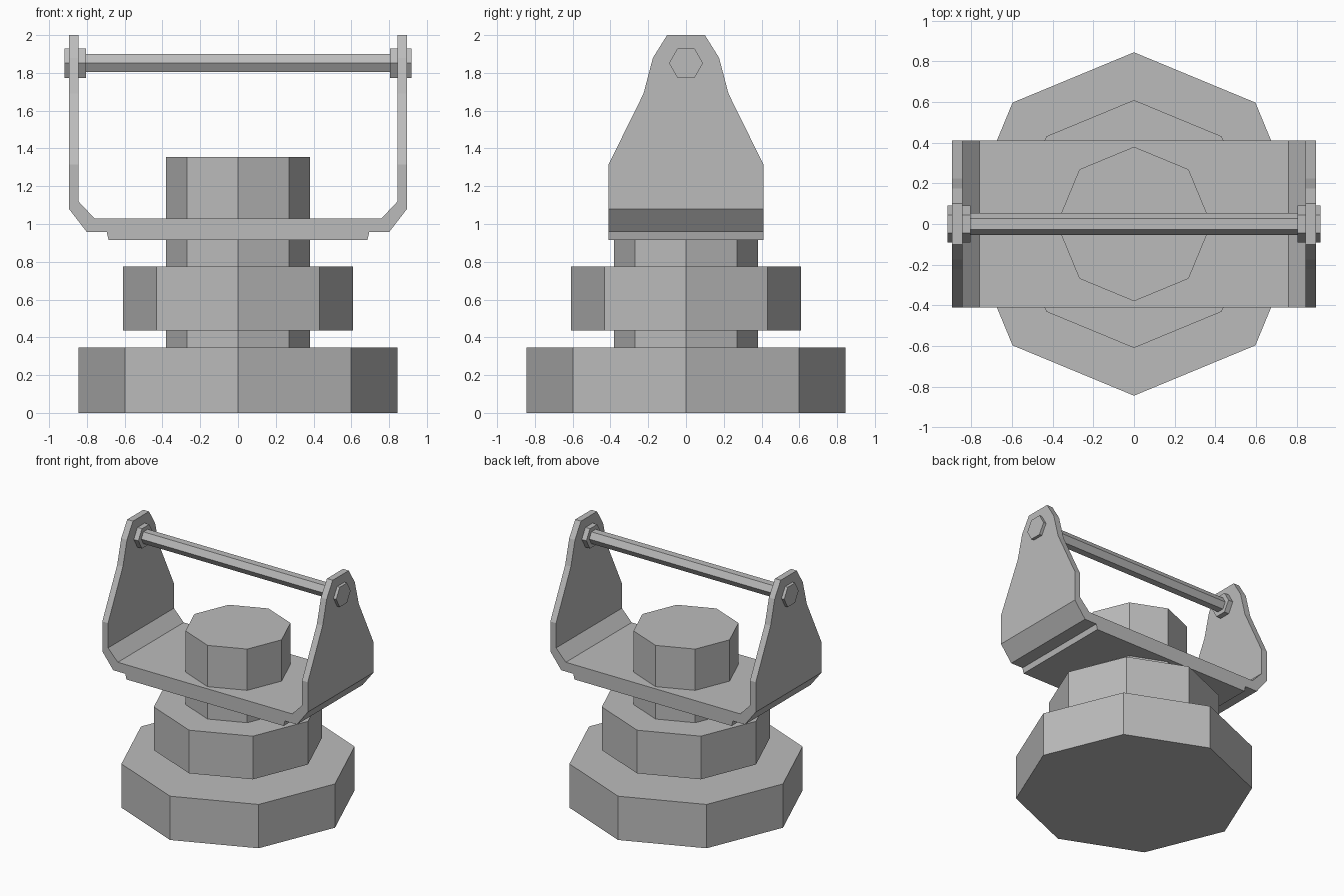
import bpy, bmesh, math
from mathutils import Matrix

cube = bpy.data.objects.get("Cube")
if cube:
    bpy.data.objects.remove(cube, do_unlink=True)

steel = bpy.data.materials.new("grey_steel")
steel.use_nodes = True
colour = (0.5, 0.5, 0.5, 1)
steel.diffuse_color = colour
steel.node_tree.nodes["Principled BSDF"].inputs["Base Color"].default_value = colour


def add_object(name, bm):
    bmesh.ops.recalc_face_normals(bm, faces=bm.faces)
    mesh = bpy.data.meshes.new(name)
    bm.to_mesh(mesh)
    bm.free()
    mesh.materials.append(steel)
    obj = bpy.data.objects.new(name, mesh)
    bpy.context.collection.objects.link(obj)
    return obj


def prism(name, sides, radius, start, end, matrix=Matrix()):
    """Prism along local z with a corner on the local x axis."""
    bm = bmesh.new()
    rings = [[bm.verts.new(matrix @ Matrix.Rotation(math.tau * i / sides, 4, "Z")
                           @ Matrix.Translation((radius, 0, z)).to_translation())
              for i in range(sides)] for z in (start, end)]
    for ring in rings:
        bm.faces.new(ring)
    for i in range(sides):
        j = (i + 1) % sides
        bm.faces.new((rings[0][i], rings[0][j], rings[1][j], rings[1][i]))
    return add_object(name, bm)


# Octagonal pedestal
prism("base", 8, 0.845, 0, 0.345)
prism("column", 8, 0.38, 0.345, 1.355)
prism("collar", 8, 0.61, 0.435, 0.775)

# Folded bracket: outer x, outer z, inner x, inner z, half width
half = [
    (0.685, 0.915, 0.685, 1.03, 0.41),
    (0.695, 0.957, 0.695, 1.03, 0.41),
    (0.80, 0.957, 0.76, 1.03, 0.41),
    (0.895, 1.08, 0.845, 1.12, 0.41),
    (0.895, 1.315, 0.845, 1.315, 0.41),
    (0.895, 1.69, 0.845, 1.69, 0.225),
    (0.895, 1.88, 0.845, 1.88, 0.175),
    (0.895, 2.0, 0.845, 2.0, 0.10),
]
stations = [(-a, b, -c, d, w) for a, b, c, d, w in reversed(half)] + half
bm = bmesh.new()
loops = []
for ox, oz, ix, iz, w in stations:
    loops.append([bm.verts.new(p) for p in
                  ((ox, -w, oz), (ox, w, oz), (ix, w, iz), (ix, -w, iz))])
for a, b in zip(loops, loops[1:]):
    for i in range(4):
        j = (i + 1) % 4
        bm.faces.new((a[i], a[j], b[j], b[i]))
bm.faces.new(loops[0])
bm.faces.new(loops[-1])
add_object("bracket", bm)

# Hexagonal cross pin and its end nuts, lying along x with corners front and back
along_x = Matrix.Translation((0, 0, 1.852)) @ Matrix(
    ((0, 0, 1, 0), (1, 0, 0, 0), (0, 1, 0, 0), (0, 0, 0, 1)))
prism("cross_pin", 6, 0.054, -0.81, 0.81, along_x)
for side, name in ((1, "left"), (-1, "right")):
    prism(name + "_nut", 6, 0.09, side * 0.805, side * 0.918, along_x)
